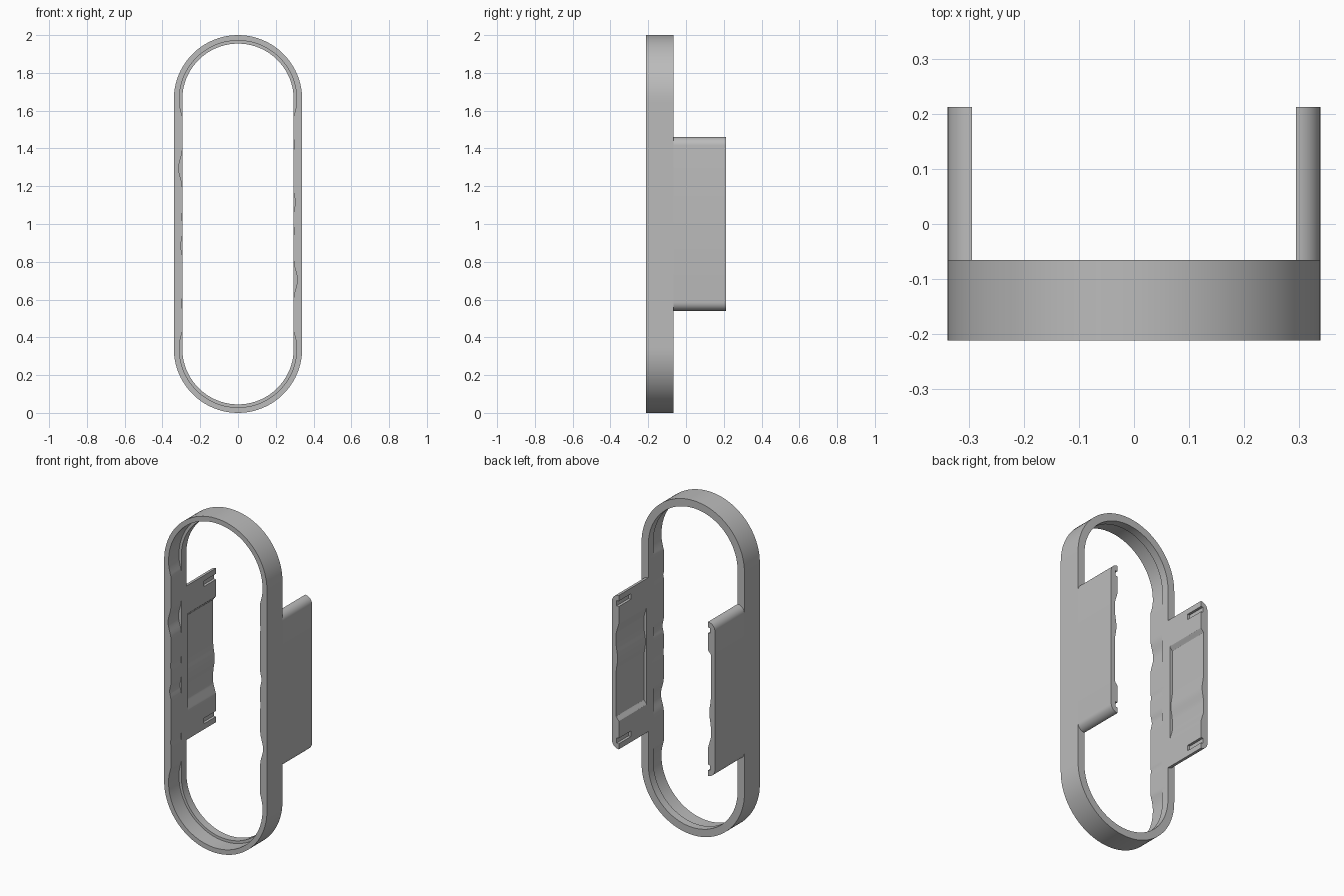
import bpy
import bmesh
from math import cos, sin, pi

if "Cube" in bpy.data.objects:
    bpy.data.objects.remove(bpy.data.objects["Cube"])

OUTER, INNER = 0.34, 0.295
FRONT, STEP, BACK, TAIL = -0.212, -0.114, -0.066, 0.213

grey = bpy.data.materials.new("light grey")
grey.use_nodes = True
grey.diffuse_color = (0.5, 0.5, 0.5, 1)
grey.node_tree.nodes["Principled BSDF"].inputs["Base Color"].default_value = (0.5, 0.5, 0.5, 1)


def loft(name, loops, closed=False):
    """Skin a series of equal loops; either cap the ends or join last to first."""
    bm = bmesh.new()
    rows = [[bm.verts.new(p) for p in loop] for loop in loops]
    n = len(rows[0])
    pairs = list(zip(rows, rows[1:]))
    if closed:
        pairs.append((rows[-1], rows[0]))
    else:
        bm.faces.new(rows[0])
        bm.faces.new(rows[-1])
    for a, b in pairs:
        for i in range(n):
            j = (i + 1) % n
            bm.faces.new((a[i], a[j], b[j], b[i]))
    bmesh.ops.remove_doubles(bm, verts=bm.verts, dist=1e-5)
    bmesh.ops.recalc_face_normals(bm, faces=bm.faces)
    mesh = bpy.data.meshes.new(name)
    bm.to_mesh(mesh)
    bm.free()
    mesh.materials.append(grey)
    obj = bpy.data.objects.new(name, mesh)
    bpy.context.collection.objects.link(obj)
    bpy.ops.object.select_all(action="DESELECT")
    obj.select_set(True)
    bpy.context.view_layer.objects.active = obj
    bpy.ops.object.shade_smooth_by_angle(angle=pi / 6)


def bump(z, centre, half, depth):
    t = abs(z - centre) / half
    return depth * cos(t * pi / 2) ** 2 if t < 1 else 0


def pocket(z):
    """Depth of the front relief along the left wall."""
    end = min(max((abs(z - 1) - 0.57) / 0.09, 0), 1)
    return (0.016 * sin(end * pi / 2)
            + bump(z, 1.295, 0.1, 0.019) + bump(z, 0.885, 0.05, 0.009)
            + bump(z, 1.04, 0.02, 0.004) + bump(z, 0.58, 0.02, 0.004))


# Ring: a stadium outline with a relieved front half on the inside
def half_outline():
    """Left wall going up, then the top arc; as centre, direction and height."""
    wall = [(OUTER + (2 - 2 * OUTER) * i / 88, pi) for i in range(88)]
    arc = [(2 - OUTER, pi - pi * i / 40) for i in range(40)]
    return wall + arc


def stadium(y, radius, relief=False):
    pts = []
    for turn in (1, -1):
        for z, a in half_outline():
            r = radius
            if relief:
                r += pocket(z)
            pts.append((turn * r * cos(a), y, 1 + turn * (z + r * sin(a) - 1)))
    return pts


loft("ring", [stadium(FRONT, OUTER), stadium(BACK, OUTER), stadium(BACK, INNER),
              stadium(STEP, INNER), stadium(STEP, INNER, True),
              stadium(FRONT, INNER, True)], closed=True)


# Side panels: rounded outer edges, wavy recess and two short slots inside
def recess(z):
    if not 0.71 < z < 1.29:
        return 0
    ramp = min((z - 0.71) / 0.06, (1.29 - z) / 0.02, 1)
    return 0.018 * ramp - bump(z, 0.92, 0.09, 0.01)


def slots(z):
    return 0.014 if abs(abs(z - 1) - 0.41) < 0.016 else 0


def panel(name, turn):
    heights = [0.54 + 0.92 * i / 115 for i in range(116)]
    for slot in (0.59, 1.41):
        for edge in (-0.016, 0.016):
            heights += [slot + edge - 0.0005, slot + edge + 0.0005]
    heights.sort()
    corner = [pi / 2 * i / 8 for i in range(9)]
    t = OUTER - INNER
    outside = [(INNER + t * cos(a), 1.46 - t + t * sin(a)) for a in reversed(corner)]
    outside += [(x, 2 - z) for x, z in reversed(outside)]
    outside = outside[1:-1]

    def section(y, depth):
        prof = [(INNER + depth(z), z) for z in heights] + outside
        return [(-turn * x, y, 1 + turn * (z - 1)) for x, z in prof]

    flat = lambda z: 0
    both = lambda z: recess(z) + slots(z)
    loft(name, [section(BACK, flat), section(-0.05, flat), section(-0.05, recess),
                section(0.1, recess), section(0.1, both), section(TAIL, both)])


panel("right_panel", 1)
panel("left_panel", -1)
